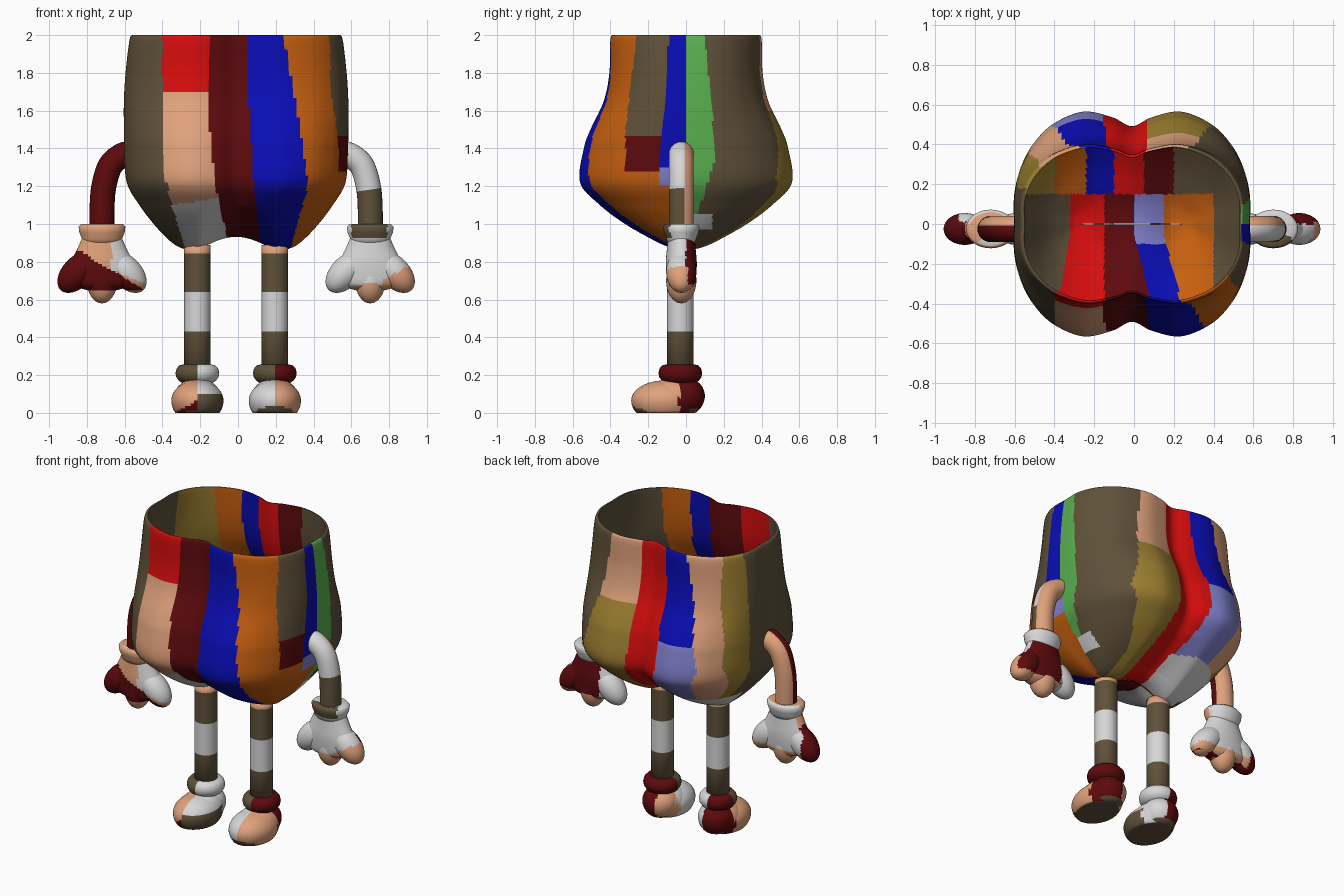
import bpy, bmesh, math
from mathutils import Vector, Matrix

if "Cube" in bpy.data.objects:
    bpy.data.objects.remove(bpy.data.objects["Cube"])

COL = {"brown": (.115, .082, .042), "red": (.68, .004, .004), "dark_red": (.11, .003, .004),
       "blue": (.003, .004, .46), "orange": (.57, .115, .005), "peach": (.74, .36, .2),
       "green": (.1, .43, .08), "mustard": (.33, .21, .03), "lavender": (.22, .22, .62),
       "light_grey": (.68, .68, .68)}
NAMES = list(COL)
MATS = []
for n, c in COL.items():
    m = bpy.data.materials.new(n)
    m.diffuse_color = (*c, 1)
    m.use_nodes = True
    m.node_tree.nodes["Principled BSDF"].inputs["Base Color"].default_value = m.diffuse_color
    MATS.append(m)
CX, CY = -.01, -.025          # limb centre offsets


def finish(name, bm, rule):
    """Colour every face by rule(centre, normal), then make a smooth object."""
    bmesh.ops.recalc_face_normals(bm, faces=bm.faces)
    bm.normal_update()
    for f in bm.faces:
        f.material_index = NAMES.index(rule(f.calc_center_median(), f.normal))
        f.smooth = True
    me = bpy.data.meshes.new(name)
    for m in MATS:
        me.materials.append(m)
    bm.to_mesh(me)
    bm.free()
    ob = bpy.data.objects.new(name, me)
    bpy.context.collection.objects.link(ob)
    return ob


def loft(bm, rings, caps=True):
    vs = [[bm.verts.new(p) for p in r] for r in rings]
    n = len(vs[0])
    out = []
    for a, b in zip(vs, vs[1:]):
        out.append([bm.faces.new((a[i], a[(i + 1) % n], b[(i + 1) % n], b[i])) for i in range(n)])
    if caps:
        bm.faces.new(vs[0][::-1])
        bm.faces.new(vs[-1])
    return out


def ellipse(x, y, z, rx, ry, n=48):
    return [(x + rx * math.cos(t * math.tau / n), y + ry * math.sin(t * math.tau / n), z) for t in range(n)]


def catmull(pts, steps, closed=False):
    n, out = len(pts), []
    P = [Vector(p) for p in pts]
    get = (lambda i: P[i % n]) if closed else (lambda i: P[max(0, min(n - 1, i))])
    for i in range(n if closed else n - 1):
        a, b, c, d = (get(i + k) for k in (-1, 0, 1, 2))
        for s in range(steps):
            t = s / steps
            out.append(.5 * (2 * b + (c - a) * t + (2 * a - 5 * b + 4 * c - d) * t * t + (3 * b - a - 3 * c + d) * t ** 3))
    if not closed:
        out.append(P[-1])
    return out


def edge(z, *pts):
    """Piecewise linear stripe edge; pts are (z, value) from top to bottom."""
    if z >= pts[0][0]:
        return pts[0][1]
    for (z0, v0), (z1, v1) in zip(pts, pts[1:]):
        if z >= z1:
            return v1 + (v0 - v1) * (z - z1) / (z0 - z1)
    return pts[-1][1]


# ---- body stripes, outside
def outer(p):
    x, y, z = p
    if y < 0 or (x > .3 and y < .02):
        if x < edge(z, (1.3, -.4), (1.1, -.35), (.87, -.28)):
            return "brown"
        if x < edge(z, (1.5, -.15), (1.2, -.12), (.9, -.05)):
            return "light_grey" if z < 1.1 + (x + .35) * .16 else "peach" if z < 1.7 else "red"
        if x < edge(z, (2, .05), (1.6, .06), (1.2, .085), (.88, .12)):
            return "dark_red"
        if x < edge(z, (2, .24), (1.5, .33), (1.2, .37), (.88, .28)) and y < -.02:
            return "blue"
        if y < edge(z, (2, -.26), (1.5, -.32)) or z < 1.2:
            return "orange"
        if y > edge(z, (2, -.09), (1.3, -.14)):
            return ("blue" if y < 0 else "green") if z > 1.3 else "lavender"
        return "brown" if z > 1.47 else "dark_red" if z > 1.27 else "orange"
    if x > edge(z, (2, .27), (1.6, .33), (1.25, .42), (.95, .25)):
        if z < 1.05 and y < .14:
            return "light_grey" if z > .97 else "brown"
        return "green" if y < edge(z, (2, .1), (1.35, .16), (1.05, .06)) else "brown"
    if x > edge(z, (2, .06), (1.3, .07), (.9, .13)):
        return "peach" if z > 1.6 else "mustard"
    if z < 1.02 and x < -.05:
        return "light_grey" if y > .05 or x > -.3 else "brown"
    if x > edge(z, (2, -.12), (1.3, -.16), (.95, -.05)):
        return "red"
    if x > edge(z, (2, -.28), (1.3, -.42), (1, -.3)):
        return "blue" if z > 1.45 else "lavender"
    if y > edge(z, (2, .29), (1.3, .37), (1.05, .25)):
        return "peach"
    return "mustard" if y > .18 else "brown"


# ---- body stripes, inside
def inner(p):
    x, y, z = p
    if y > .15:
        for lim, c in ((-.4, "mustard"), (-.24, "orange"), (-.1, "blue"), (.05, "red"), (.2, "dark_red")):
            if x < lim:
                return c
        return "brown"
    s = max(0, -y - .05) * .25
    for lim, c in ((-.32 - s * .7, "brown"), (-.15, "red"), (s, "dark_red"),
                   (.15 + s, "lavender" if y > -.1 else "blue"), (.4, "orange")):
        if x < lim:
            return c
    return "brown"


# ---- body: thin lobed tub, open at the top
quarter = [(1, 0), (1, .28), (.95, .51), (.85, .71), (.68, .89), (.42, 1), (.17, .95), (0, .87)]
half = quarter + [(-x, y) for x, y in quarter[-2::-1]]
section = catmull([(x, y, 0) for x, y in half + [(x, -y) for x, y in half[-2:0:-1]]], 9, True)
profile = [(.868, .27, .003), (.868, .275, .06), (.885, .315, .12), (.925, .365, .2), (1, .435, .325), (1.1, .51, .455),
           (1.22, .577, .56), (1.4, .59, .54), (1.5, .592, .505), (1.65, .592, .435), (1.8, .583, .405),
           (1.97, .563, .4), (2, .547, .388), (1.98, .54, .383), (1.8, .565, .388), (1.65, .575, .418),
           (1.5, .575, .488), (1.4, .573, .522), (1.22, .56, .542), (1.1, .494, .438), (1, .42, .308),
           (.94, .352, .19), (.905, .3, .11), (.895, .26, .05), (.895, .255, .003)]
STEPS = 9
RIM = 12 * STEPS
rings = []
for z, a, b in catmull(profile, STEPS):
    ring = []
    for s in section:
        x, y = a * s.x, b * s.y
        lift = .065 * max(0, 1 - (x / .2) ** 2) ** 1.3 * max(0, min(1, (1.1 - z) / .2))
        ring.append((x + CX, y, min(z + lift, 2)))
    rings.append(ring)
bm = bmesh.new()
bands = loft(bm, rings, False)
keys = {tuple(round(c, 5) for c in f.calc_center_median()) for band in bands[RIM:] for f in band}
finish("striped_body", bm, lambda c, n: inner(c) if tuple(round(v, 5) for v in c) in keys else outer(c))


def ball(bm, centre, radii, tilt=0):
    mat = Matrix.Translation(centre) @ Matrix.Rotation(tilt, 4, 'Y') @ Matrix.Diagonal((*radii, 1))
    return bmesh.ops.create_uvsphere(bm, u_segments=48, v_segments=28, radius=1, matrix=mat)["verts"]


def arm_rule(s):
    def rule(c, n):
        if n.y > .15:
            return "peach"
        return "dark_red" if s < 0 else "light_grey" if c.z > 1.18 else "brown"
    return rule


def hand_rule(s):
    def rule(c, n):
        x, z = (c.x - CX) * s, c.z
        if s > 0:
            if z < .68 and x > .62 or (x > .78 and z < .7 + (x - .78) * .6 and c.y < .01):
                return "peach"
            if c.y > 0:
                return "light_grey" if x < .62 else "dark_red"
            return "light_grey"
        if c.y > .01:
            return "dark_red" if x > .87 else "peach" if z < .7 else "light_grey"
        if z < .65 and x < .8:
            return "peach"
        if x < .66 and z > .69 + (x - .5) * .4:
            return "light_grey"
        return "peach" if z > .75 + (x - .65) * .6 else "dark_red"
    return rule


def shoe_rule(s, lx):
    def rule(c, n):
        x = c.x - lx
        if n.z < -.6:
            return "brown"
        if c.y > -.035:
            if s > 0:
                return "dark_red" if x > -.03 else "peach"
            return "dark_red" if x < .03 else "light_grey"
        if s > 0:
            return "brown" if c.z < .045 - abs(x) * .3 and c.y < -.2 else "light_grey" if x < 0 else "peach"
        if x < 0:
            return "dark_red" if c.z < .07 + x * .6 and c.y < -.15 else "peach"
        return "brown" if c.z < .1 else "light_grey"
    return rule


for s, side in ((-1, "left"), (1, "right")):
    # arm tube
    path = catmull([(.55, CY, 1.37), (.6, CY, 1.365), (.665, CY, 1.31), (.7, CY, 1.2), (.71, CY, 1.08), (.71, CY, .94)], 6)
    bm = bmesh.new()
    rings = []
    for i, p in enumerate(path):
        t = (path[min(i + 1, len(path) - 1)] - path[max(i - 1, 0)]).normalized()
        n = Vector((t.z, 0, -t.x))
        rings.append([Vector((s * q.x + CX, q.y, q.z)) for q in
                      (p + .066 * (n * math.cos(k * math.tau / 24) + Vector((0, 1, 0)) * math.sin(k * math.tau / 24))
                       for k in range(24))])
    loft(bm, rings)
    finish(side + "_arm", bm, arm_rule(s))

    # glove cuff
    hx = s * .71 + CX
    bm = bmesh.new()
    loft(bm, [ellipse(hx, CY, z, rx, ry) for z, rx, ry in
              ((.89, .105, .07), (.925, .107, .08), (.955, .12, .092), (.985, .124, .097), (1, .11, .085), (.99, .05, .05))])
    finish(side + "_cuff", bm, lambda c, n: ("peach" if n.y < .2 else "light_grey") if s < 0 else
           "brown" if c.y < -.06 and c.z > .935 and .6 < c.x < .79 else "light_grey")

    # glove: palm and three fanned fingers
    bm = bmesh.new()
    palm = [(.645, .06, .03), (.665, .13, .06), (.69, .17, .074), (.74, .185, .08), (.8, .165, .082),
            (.87, .13, .076), (.94, .1, .07)]
    loft(bm, [ellipse(hx, CY, z, rx, ry) for z, rx, ry in catmull(palm, 5)])
    for dx, cz, length, a in ((-.13, .745, .13, .75), (0, .7, .12, 0), (.13, .745, .13, -.75)):
        ball(bm, (hx + dx, CY, cz), (.08, .08, length), a)
    finish(side + "_glove", bm, hand_rule(s))

    # leg
    lx = s * .205 + CX
    bm = bmesh.new()
    loft(bm, [ellipse(lx, CY - .005, z, .07, .07) for z in (.15, .43, .64, .845, .89)])
    finish(side + "_leg", bm, lambda c, n: "light_grey" if .43 < c.z < .64 else "peach" if c.z > .845 else "brown")

    # ankle ring
    bm = bmesh.new()
    loft(bm, [ellipse(lx, CY - .005, z, r, r) for z, r in
              ((.155, .075), (.17, .098), (.19, .112), (.212, .116), (.235, .11), (.252, .095), (.258, .065))])
    finish(side + "_ankle_ring", bm, lambda c, n:
           ("brown" if c.x < lx and c.y < -.03 else "dark_red") if s > 0 else
           ("light_grey" if c.x > lx else "brown" if c.y < -.03 else "dark_red"))

    # shoe: rounded toe and heel with a flat sole
    bm = bmesh.new()
    vs = ball(bm, (lx, -.112, .065), (.138, .178, .107))
    vs += ball(bm, (lx, -.065, .08), (.125, .15, .104))
    vs += ball(bm, (lx, -.015, .09), (.112, .115, .1))
    for v in vs:
        v.co.z = max(v.co.z, .008)
        if v.co.z < .07:
            v.co.z = (v.co.z - .008) * .07 / .062
    finish(side + "_shoe", bm, shoe_rule(s, lx))
